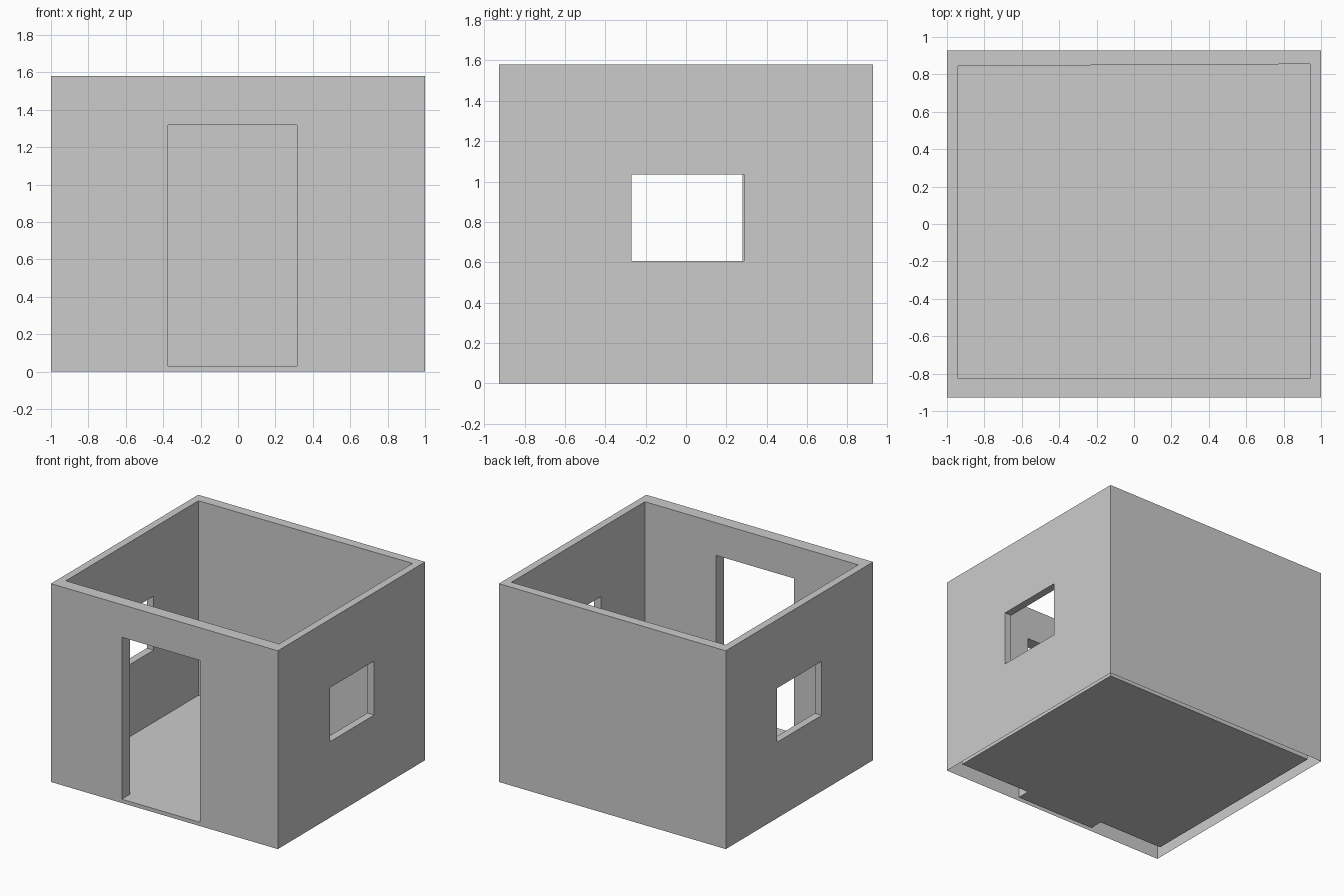
import bpy, bmesh

if "Cube" in bpy.data.objects:
    bpy.data.objects.remove(bpy.data.objects["Cube"])

HEIGHT, FLOOR = 1.58, 0.03


def prism(name, outline, z0, z1):
    """Vertical prism from a plan outline."""
    bm = bmesh.new()
    face = bm.faces.new([bm.verts.new((x, y, z0)) for x, y in outline])
    top = bmesh.ops.extrude_face_region(bm, geom=[face])["geom"]
    bmesh.ops.translate(bm, vec=(0, 0, z1 - z0),
                        verts=[v for v in top if isinstance(v, bmesh.types.BMVert)])
    bmesh.ops.recalc_face_normals(bm, faces=bm.faces)
    mesh = bpy.data.meshes.new(name)
    bm.to_mesh(mesh)
    bm.free()
    obj = bpy.data.objects.new(name, mesh)
    bpy.context.collection.objects.link(obj)
    return obj


def rect(x0, x1, y0, y1):
    return [(x0, y0), (x1, y0), (x1, y1), (x0, y1)]


# Outer block of the room
room = prism("room_walls_and_floor", rect(-1, 1, -0.927, 0.927), 0, HEIGHT)

# Interior (back wall very slightly skewed), doorway and two side windows
cutters = [
    prism("interior_cutter", [(-0.94, -0.825), (0.94, -0.825), (0.94, 0.855), (-0.94, 0.845)],
          FLOOR, HEIGHT + 0.5),
    prism("door_cutter", rect(-0.375, 0.315, -1.2, -0.6), FLOOR, 1.32),
    prism("right_window_cutter", rect(0.8, 1.2, -0.27, 0.287), 0.605, 1.035),
    prism("left_window_cutter", rect(-1.2, -0.8, -0.28, 0.28), 0.605, 1.035),
]
bpy.context.view_layer.objects.active = room
for cutter in cutters:
    cutter.hide_render = True
    mod = room.modifiers.new(cutter.name, "BOOLEAN")
    mod.operation, mod.solver, mod.object = "DIFFERENCE", "EXACT", cutter
    bpy.ops.object.modifier_apply(modifier=mod.name)
for cutter in cutters:
    bpy.data.objects.remove(cutter)

# Open underside: walls are hollow and the floor is a raised sheet
bm = bmesh.new()
bm.from_mesh(room.data)
under = [f for f in bm.faces if all(v.co.z < 0.001 for v in f.verts)]
bmesh.ops.delete(bm, geom=under, context="FACES")
bm.to_mesh(room.data)
bm.free()
